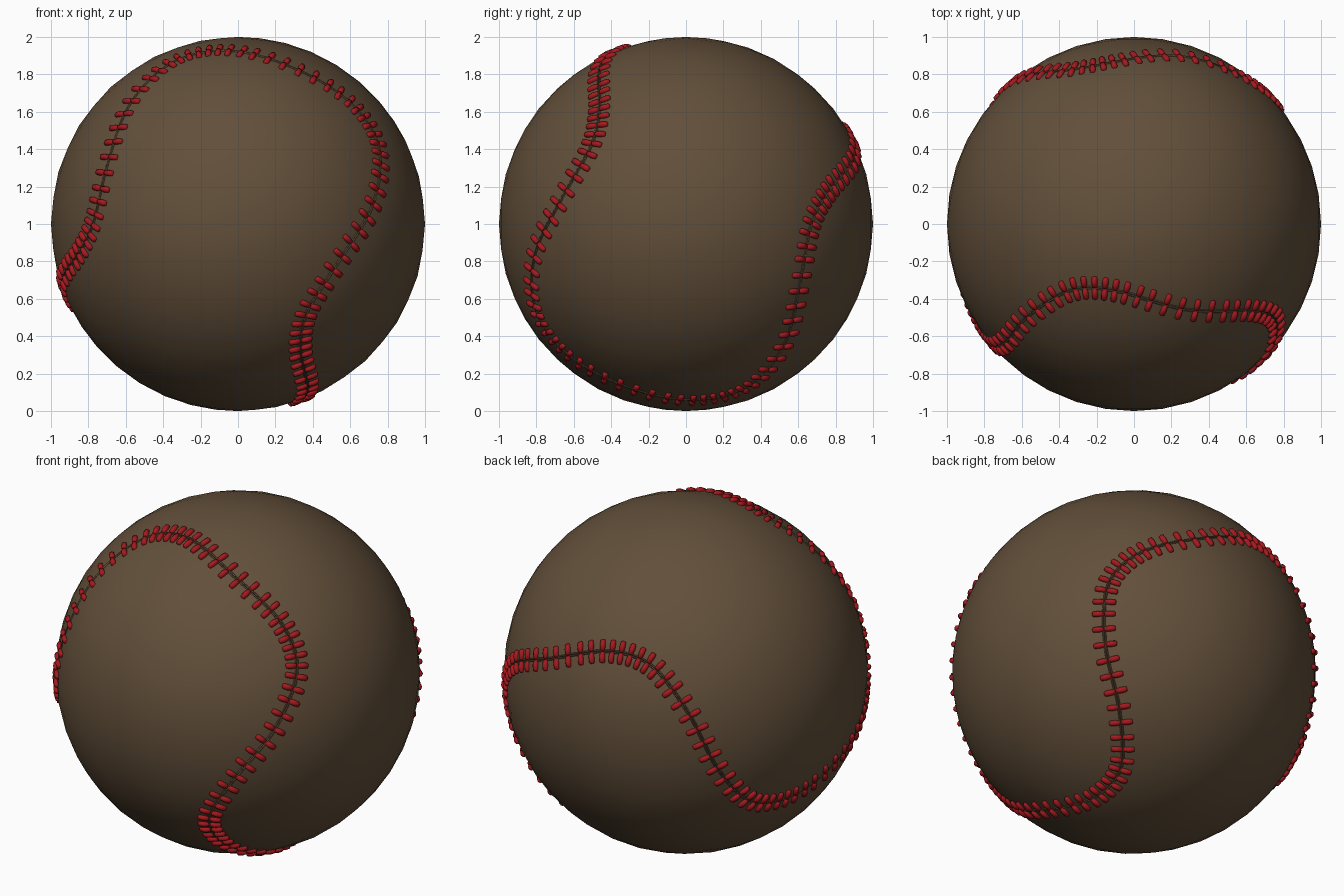
import bpy, bmesh, math
from mathutils import Vector

if "Cube" in bpy.data.objects:
    bpy.data.objects.remove(bpy.data.objects["Cube"])

CENTER = Vector((0, 0, 1))
STITCHES = 132


def material(name, rgb):
    m = bpy.data.materials.new(name)
    m.diffuse_color = (*rgb, 1)
    m.use_nodes = True
    m.node_tree.nodes["Principled BSDF"].inputs["Base Color"].default_value = m.diffuse_color
    return m


leather = material("brown leather", (0.122, 0.078, 0.042))
thread = material("red thread", (0.37, 0.010, 0.013))


def finish(bm, name, mat):
    bmesh.ops.recalc_face_normals(bm, faces=bm.faces)
    me = bpy.data.meshes.new(name)
    bm.to_mesh(me)
    bm.free()
    me.materials.append(mat)
    for p in me.polygons:
        p.use_smooth = True
    ob = bpy.data.objects.new(name, me)
    bpy.context.collection.objects.link(ob)
    ob.location = CENTER
    return ob


def skin(bm, rings, closed=False):
    """Bridge a list of point rings into a tube, capped unless closed."""
    vs = [[bm.verts.new(p) for p in r] for r in rings]
    n = len(vs[0])
    for i in range(len(vs) if closed else len(vs) - 1):
        a, b = vs[i], vs[(i + 1) % len(vs)]
        for k in range(n):
            bm.faces.new((a[k], a[(k + 1) % n], b[(k + 1) % n], b[k]))
    if not closed:
        bm.faces.new(vs[0])
        bm.faces.new(vs[-1])


# Seam path: one eighth as (azimuth, latitude) degrees about the ball's own axes,
# mirrored into an arch, then turned and flipped four times
axis = Vector((0.41, 0.314, 0.857)).normalized()
ax = Vector((0.651, -0.758, -0.033))
ax = (ax - axis * ax.dot(axis)).normalized()
ay = axis.cross(ax)
eighth = [(0, 0), (-1, 8.9), (-0.8, 19.8), (1, 29.1), (6.1, 35.8), (16, 41), (28, 43.3), (45, 43.9)]
arch = eighth + [(90 - a, l) for a, l in eighth[-2:0:-1]]
density = [1, 1, 1.25, 1.6, 1.6, 1.25, 1]      # stitches crowd together in the bends
density += density[::-1]
keys = []
for q in range(4):
    for a, l in arch:
        az, la = -math.radians(a + 90 * q), math.radians(l) * (-1) ** q
        keys.append((ax * math.cos(az) + ay * math.sin(az)) * math.cos(la) + axis * math.sin(la))

# Smooth closed curve through the keys, on the unit sphere
path = []
n = len(keys)
for i in range(n):
    p0, p1, p2, p3 = (keys[(i + k) % n] for k in (-1, 0, 1, 2))
    for s in range(12):
        t = s / 12
        p = 0.5 * (2 * p1 + (p2 - p0) * t + (2 * p0 - 5 * p1 + 4 * p2 - p3) * t * t
                   + (3 * p1 - p0 - 3 * p2 + p3) * t ** 3)
        path.append(p.normalized())


def resample(count):
    """Frames (point, tangent, sideways) spaced along the seam by density."""
    m = len(path)
    seg = [(path[(i + 1) % m] - path[i]).length * density[i // 12 % 14] for i in range(m)]
    step, out, i, done = sum(seg) / count, [], 0, 0.0
    for k in range(count):
        while done + seg[i] < k * step:
            done += seg[i]
            i += 1
        a, b = path[i], path[(i + 1) % m]
        p = a.lerp(b, (k * step - done) / seg[i]).normalized()
        t = (b - a).normalized()
        out.append((p, t, p.cross(t).normalized()))
    return out


# Ball
bm = bmesh.new()
bmesh.ops.create_icosphere(bm, subdivisions=4, radius=1.0)
finish(bm, "ball", leather)

# Seam: two fine leather lips side by side along the path
bm = bmesh.new()
frames = resample(336)
for off in (-0.005, 0.005):
    rings = []
    for p, t, b in frames:
        c = (p + b * off).normalized() * 0.998
        rings.append([c + b * 0.005 * math.cos(k * math.pi / 2) + p * 0.004 * math.sin(k * math.pi / 2)
                      for k in range(4)])
    skin(bm, rings, closed=True)
finish(bm, "seam", leather)

# Stitches: a blunt rounded bar on each side of the seam, hugging the ball
profile = [(0.003, 0.008, -0.003), (0.007, 0.014, 0.001), (0.033, 0.017, 0.002),
           (0.059, 0.015, 0.001), (0.065, 0.010, -0.004)]
bm = bmesh.new()
for p, t, b in resample(STITCHES):
    for side in (-1, 1):
        rings = []
        for u, r, h in profile:
            nrm = (p + b * side * u).normalized()
            c = nrm * (1 + h)
            rings.append([c + t * r * math.cos(k * math.pi / 4) + nrm * r * math.sin(k * math.pi / 4)
                          for k in range(8)])
        skin(bm, rings)
finish(bm, "stitches", thread)
